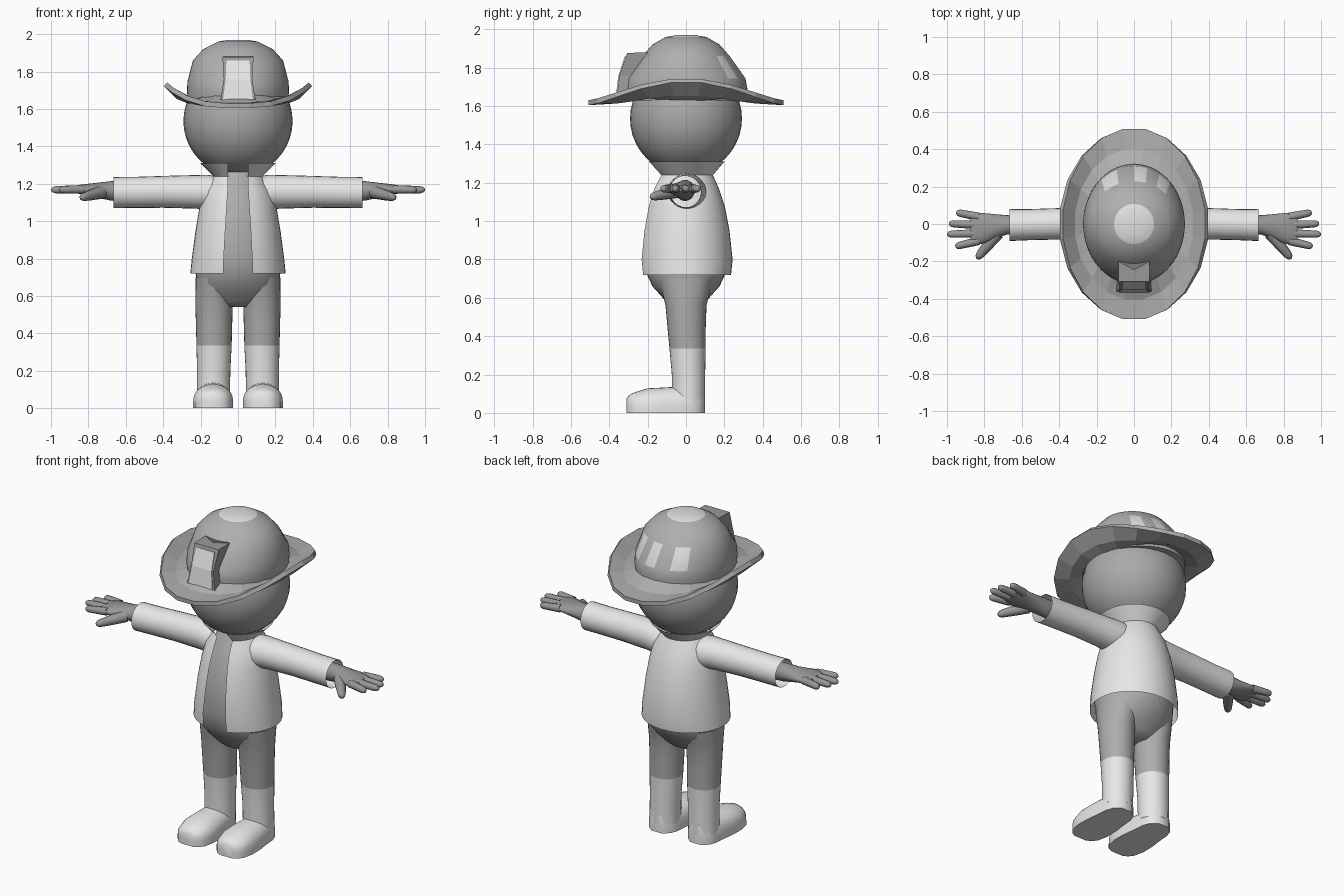
import bpy, bmesh, math
from mathutils import Vector

if "Cube" in bpy.data.objects:
    bpy.data.objects.remove(bpy.data.objects["Cube"])

def mat(name, v):
    m = bpy.data.materials.new(name)
    m.diffuse_color = (v, v, v, 1)
    m.use_nodes = True
    m.node_tree.nodes["Principled BSDF"].inputs["Base Color"].default_value = m.diffuse_color
    return m

PALE = mat("pale grey", 0.8)
HAT = mat("hat grey", 0.43)
SKIN = mat("skin grey", 0.4)
HAND = mat("hand grey", 0.31)
CLOTH = mat("cloth grey", 0.42)
PATCH = mat("patch grey", 0.75)
BADGE = mat("badge grey", 0.32)
X, Y, Z = Vector((1, 0, 0)), Vector((0, 1, 0)), Vector((0, 0, 1))

def make(name, verts, faces, mats, smooth=True, mirror=False, solid=0, angle=50):
    me = bpy.data.meshes.new(name)
    me.from_pydata([tuple(v) for v in verts], [], faces)
    bm = bmesh.new()
    bm.from_mesh(me)
    bmesh.ops.recalc_face_normals(bm, faces=bm.faces)
    bm.to_mesh(me)
    bm.free()
    ob = bpy.data.objects.new(name, me)
    bpy.context.collection.objects.link(ob)
    for m in mats:
        me.materials.append(m)
    if smooth:
        bpy.ops.object.select_all(action='DESELECT')
        ob.select_set(True)
        bpy.context.view_layer.objects.active = ob
        bpy.ops.object.shade_smooth_by_angle(angle=math.radians(angle))
    if solid:
        s = ob.modifiers.new("thickness", 'SOLIDIFY')
        s.thickness, s.offset = solid, -1
    if mirror:
        ob.modifiers.new("mirror", 'MIRROR')
    return ob

def loft(name, rings, mats, closed=True, caps=True, **kw):
    """Skin a list of equal-length point rings."""
    n = len(rings[0])
    verts = [p for r in rings for p in r]
    faces = []
    for i in range(len(rings) - 1):
        for j in range(n if closed else n - 1):
            k = (j + 1) % n
            faces.append((i*n + j, i*n + k, (i+1)*n + k, (i+1)*n + j))
    if caps:
        faces += [tuple(range(n)), tuple(range((len(rings)-1)*n, len(rings)*n))]
    return make(name, verts, faces, mats, **kw)

def oval(c, u, v, ru, rv, n=24):
    c = Vector(c)
    return [c + u*ru*math.cos(2*math.pi*i/n) + v*rv*math.sin(2*math.pi*i/n) for i in range(n)]

def flat_rings(rows, n=32):
    """Rows of (z, x radius, y radius, x centre, y centre)."""
    return [oval((cx, cy, z), X, Y, rx, ry, n) for z, rx, ry, cx, cy in rows]

# Head
bpy.ops.mesh.primitive_uv_sphere_add(segments=32, ring_count=20, radius=0.292, location=(0, 0, 1.535))
head = bpy.context.object
head.name = "head"
head.data.materials.append(SKIN)
bpy.ops.object.shade_smooth()

# Shirt with belly and hips
loft("shirt_and_hips", flat_rings([
    (1.29, .09, .09, 0, 0), (1.23, .115, .12, 0, 0), (1.17, .155, .15, 0, 0), (1.08, .183, .186, 0, 0),
    (.95, .207, .212, 0, 0), (.8, .225, .222, 0, 0), (.72, .226, .203, 0, 0), (.66, .222, .175, 0, 0),
    (.61, .2, .13, 0, 0), (.57, .16, .095, 0, 0), (.54, .1, .06, 0, 0)]), [CLOTH])

# Trouser legs
loft("trouser_leg", flat_rings([
    (.7, .1, .14, .126, 0), (.62, .1, .122, .127, 0), (.56, .1, .107, .128, 0),
    (.45, .097, .1, .128, .003), (.335, .094, .094, .128, .008)]), [CLOTH], mirror=True)

# Boots: shaft and rounded foot with a flat sole
loft("boot_shaft", flat_rings([
    (.335, .094, .094, .128, .008), (.2, .089, .087, .13, .013), (.05, .089, .087, .132, .013)]),
    [PALE], mirror=True)
foot = []
for y, w, h in [(-.31, .04, .075), (-.295, .07, .095), (-.265, .093, .108), (-.2, .107, .128),
                (-.12, .105, .132), (-.05, .096, .136), (.02, .09, .14), (.065, .075, .14), (.098, .035, .13)]:
    ring = [(.133 - w, y, 0)]
    for i in range(15):
        a = math.pi * (1 - i/14)
        ring.append((.133 + w*math.cos(a), y, .03 + (h - .03)*math.sin(a)**.8 if 0 < i < 14 else .03))
    foot.append(ring + [(.133 + w, y, 0)])
loft("boot_foot", foot, [PALE], mirror=True)

# Jacket body, open down the front, with a flared collar
jacket = []
for z, rx, ry, gap in [(.72, .255, .235, .078), (.8, .247, .243, .076), (.95, .227, .227, .068),
                       (1.08, .205, .202, .06), (1.17, .183, .172, .054), (1.24, .13, .14, .052),
                       (1.31, .2, .2, .055)]:
    a0 = math.asin(gap / rx)
    jacket.append([(rx*math.sin(a), -ry*math.cos(a), z)
                   for a in (a0 + (2*math.pi - 2*a0)*i/36 for i in range(37))])
loft("jacket", jacket, [PALE], closed=False, caps=False)

# Sleeves
loft("sleeve", [oval((x, y, z), Y, Z, ry, rz) for x, y, z, ry, rz in [
    (.09, .005, 1.15, .1, .085), (.16, .005, 1.153, .1, .095), (.22, .004, 1.157, .09, .09),
    (.4, .001, 1.157, .084, .085), (.55, -.003, 1.154, .083, .083), (.665, -.006, 1.153, .085, .083)]],
    [PALE], caps=False, mirror=True)

# Hands
loft("palm", [oval((x, y, z), Y, Z, ry, rz) for x, y, z, ry, rz in [
    (.6, -.005, 1.16, .05, .055), (.68, -.005, 1.162, .052, .052), (.74, -.012, 1.165, .064, .042),
    (.8, -.022, 1.168, .08, .032), (.85, -.028, 1.17, .087, .024), (.875, -.028, 1.17, .075, .016)]],
    [HAND], mirror=True)

def finger(name, a, b, r0, r1):
    a, b = Vector(a), Vector(b)
    d = (b - a).normalized()
    u = d.cross(Z).normalized()
    v = u.cross(d)
    rows = [(0, r0), (.5, (r0 + r1)/2), (.85, r1), (.95, r1*.75), (1, r1*.3)]
    loft(name, [oval(a.lerp(b, t), u, v, r, r, 12) for t, r in rows], [HAND], mirror=True)

for name, y0, x1, y1 in [("little_finger", .038, .95, .062), ("ring_finger", -.005, .99, .002),
                         ("middle_finger", -.05, 1.0, -.055), ("index_finger", -.09, .955, -.12)]:
    finger(name, (.83, y0, 1.17), (x1, y1, 1.168), .023, .019)
finger("thumb", (.73, -.05, 1.155), (.84, -.185, 1.125), .035, .022)

# Helmet crown with a pale top disc and three pale patches at the back
crown = loft("helmet_crown", flat_rings([
    (1.63, .268, .312, 0, 0), (1.69, .272, .32, 0, 0), (1.745, .271, .31, 0, 0), (1.86, .241, .228, 0, 0),
    (1.92, .186, .176, 0, 0), (1.96, .107, .107, 0, 0), (1.97, .05, .05, 0, 0)], 72),
    [HAT, PATCH], angle=60)
for p in crown.data.polygons:
    c = p.center
    az = math.degrees(math.atan2(c.x/.26, c.y/.275))
    band = 1.75 < c.z < 1.85 and any(lo < az < hi for lo, hi in ((-40, -20), (0, 17.5), (30, 47.5)))
    p.material_index = int(band or c.z > 1.961)

# Helmet brim, turned up at both sides
def brim_ring(t, drop, n=20):
    ring = []
    for i in range(n):
        a = 2*math.pi*(i + .5)/n
        c, s = math.cos(a), math.sin(a)
        z_in = 1.65 + .035*s*s
        z_out = 1.63 + .115*abs(c)**3
        ring.append(((.255 + .128*t)*c, (.3 + .215*t)*s, z_in + (z_out - z_in)*t - drop))
    return ring
loft("helmet_brim", [brim_ring(0, 0), brim_ring(.5, .02), brim_ring(1, 0)], [HAT],
     caps=False, smooth=False, solid=.026)

# Front badge: a leaning block with a notched top and a pale plate
def badge_point(x, t, out=0):
    return Vector((x, -.362 + .055*t**2 - out, 1.64 + .237*t))
outline = [(-.095, 0), (.095, 0), (.076, .5), (.083, 1), (-.083, 1), (-.076, .5)]
front = [badge_point(x, t) for x, t in outline]
back = [Vector((x, -.2, 1.64 + .24*t)) for x, t in outline]
notch_f, notch_b = badge_point(0, 1), Vector((0, -.245, 1.877))
make("badge", front + back + [notch_f, notch_b],
     [(0, 1, 2, 5), (5, 2, 3, 12, 4), (0, 1, 7, 6), (1, 2, 8, 7), (2, 3, 9, 8), (4, 5, 11, 10),
      (5, 0, 6, 11), (3, 9, 13, 12), (12, 13, 10, 4), (6, 7, 8, 11), (11, 8, 9, 13, 10)],
     [BADGE], smooth=False)
plate = [badge_point(x, t, .004) for x, t in
         [(-.08, .05), (.08, .05), (.066, .5), (.062, .93), (-.062, .93), (-.066, .5)]]
make("badge_plate", plate, [(0, 1, 2, 5), (5, 2, 3, 4)], [PALE], smooth=False, solid=.006)
